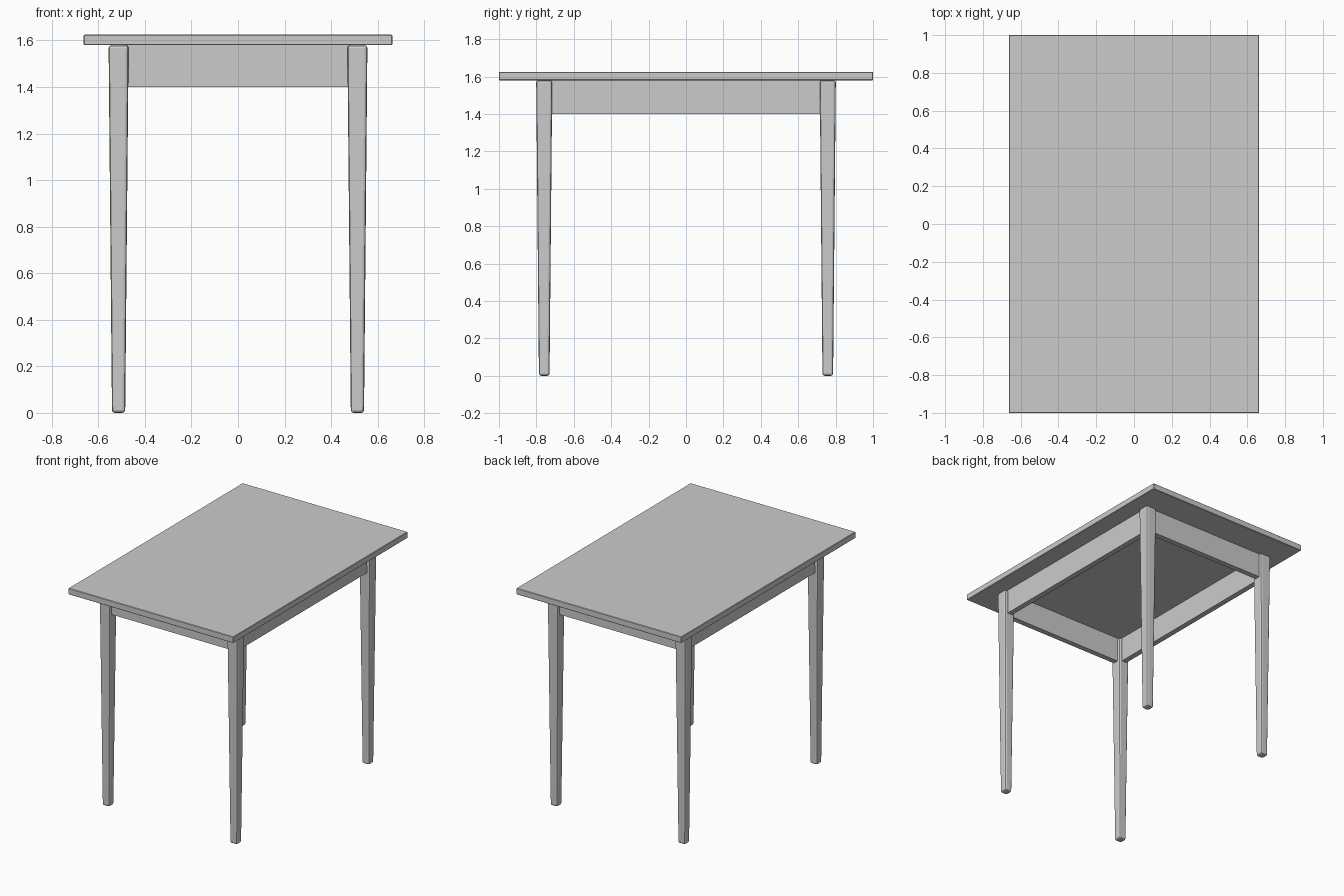
import bpy, bmesh

if "Cube" in bpy.data.objects:
    bpy.data.objects.remove(bpy.data.objects["Cube"])

def box(name, center, size, bevel=0.0, segments=1, taper=1.0):
    """Box with optional bottom taper and bevelled edges."""
    mesh = bpy.data.meshes.new(name)
    bm = bmesh.new()
    bmesh.ops.create_cube(bm, size=1.0)
    for v in bm.verts:
        k = taper if v.co.z < 0 else 1.0
        v.co = (v.co.x * size[0] * k, v.co.y * size[1] * k, v.co.z * size[2])
    if bevel:
        bmesh.ops.bevel(bm, geom=bm.edges[:], offset=bevel, segments=segments,
                        profile=0.5, affect='EDGES')
    bm.to_mesh(mesh)
    bm.free()
    obj = bpy.data.objects.new(name, mesh)
    obj.location = center
    bpy.context.collection.objects.link(obj)
    return obj

LEG_X, LEG_Y = 0.513, 0.758
TOP_BOTTOM, TOP_Z = 1.58, 1.625
APRON_Z, APRON_H, APRON_T = 1.491, 0.182, 0.04

# Tabletop
box("tabletop", (0, 0, (TOP_BOTTOM + TOP_Z) / 2),
    (1.326, 2.0, TOP_Z - TOP_BOTTOM), bevel=0.003)

# Tapered legs with softened edges
for sx, side in ((-1, "left"), (1, "right")):
    for sy, end in ((-1, "front"), (1, "back")):
        box(f"{end}_{side}_leg", (sx * LEG_X, sy * LEG_Y, TOP_BOTTOM / 2),
            (0.086, 0.086, TOP_BOTTOM), bevel=0.012, segments=2, taper=0.66)

# Apron rails between the legs
for s, side, end in ((-1, "left", "front"), (1, "right", "back")):
    box(f"{side}_apron", (s * LEG_X, 0, APRON_Z), (APRON_T, 2 * LEG_Y - 0.07, APRON_H))
    box(f"{end}_apron", (0, s * LEG_Y, APRON_Z), (2 * LEG_X - 0.07, APRON_T, APRON_H))
